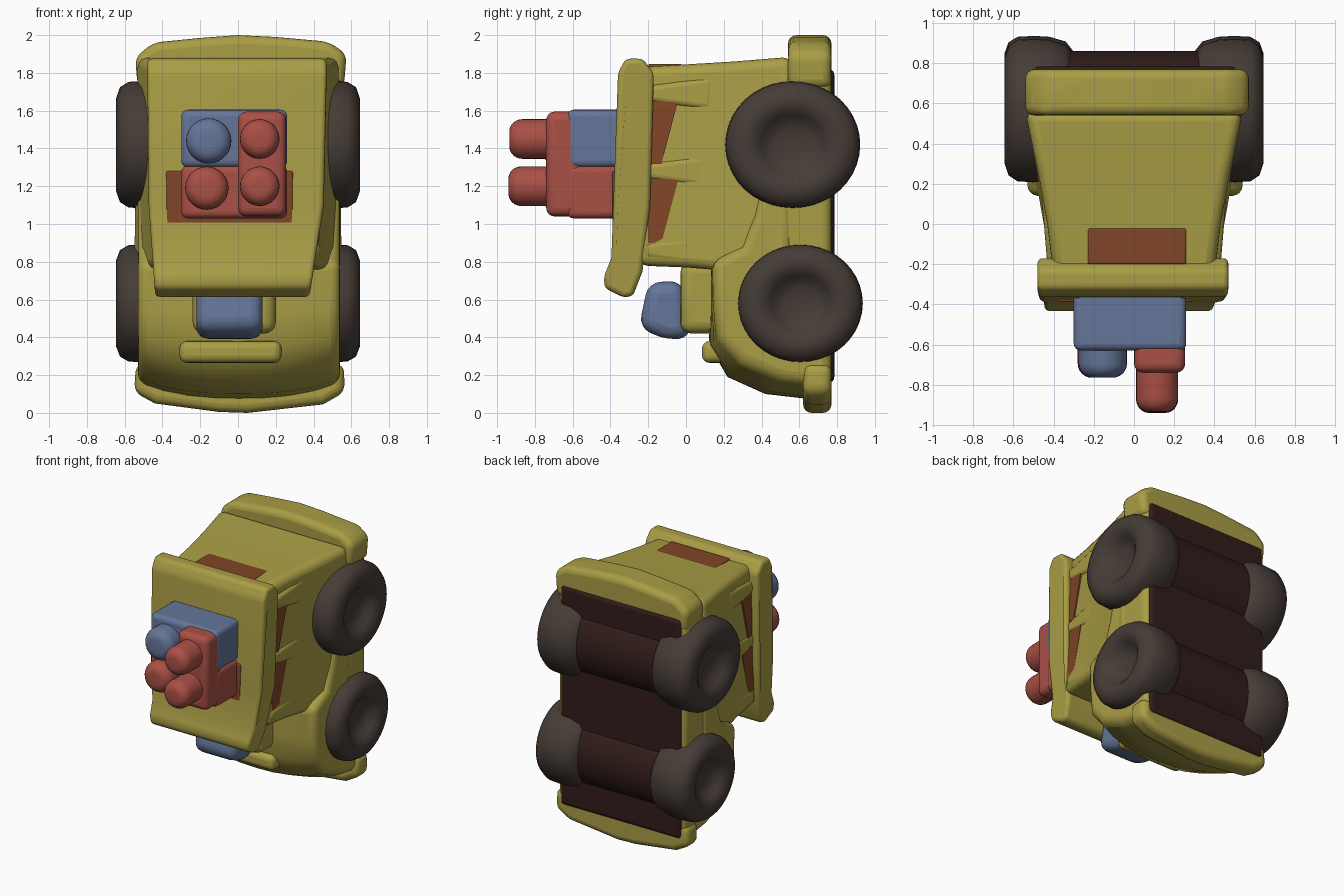
import bpy, bmesh, math
from mathutils import Vector

if "Cube" in bpy.data.objects:
    bpy.data.objects.remove(bpy.data.objects["Cube"])


def material(name, rgb):
    m = bpy.data.materials.new(name)
    m.diffuse_color = (*rgb, 1)
    m.use_nodes = True
    m.node_tree.nodes["Principled BSDF"].inputs["Base Color"].default_value = m.diffuse_color
    return m


YELLOW = material("yellow", (0.40, 0.34, 0.06))
RED = material("red", (0.40, 0.08, 0.06))
RUST = material("rust", (0.22, 0.06, 0.02))
BLUE = material("blue", (0.13, 0.18, 0.32))
TIRE = material("tire", (0.06, 0.045, 0.037))
UNDER = material("underside", (0.03, 0.012, 0.01))


def finish(name, bm, mat, bevel=0.0, angle=50):
    bmesh.ops.recalc_face_normals(bm, faces=bm.faces)
    me = bpy.data.meshes.new(name)
    bm.to_mesh(me)
    bm.free()
    me.materials.append(mat)
    ob = bpy.data.objects.new(name, me)
    bpy.context.collection.objects.link(ob)
    if bevel:
        b = ob.modifiers.new("round", 'BEVEL')
        b.width, b.segments = bevel, 4
        b.limit_method, b.angle_limit = 'ANGLE', math.radians(25)
    bpy.ops.object.select_all(action='DESELECT')
    ob.select_set(True)
    bpy.context.view_layer.objects.active = ob
    bpy.ops.object.shade_smooth_by_angle(angle=math.radians(angle))
    return ob


def loft(name, rings, mat, bevel=0.0):
    """Skin equal-sized point rings and cap both ends."""
    bm = bmesh.new()
    vs = [[bm.verts.new(p) for p in r] for r in rings]
    n = len(vs[0])
    for a, b in zip(vs, vs[1:]):
        for i in range(n):
            j = (i + 1) % n
            bm.faces.new((a[i], a[j], b[j], b[i]))
    bm.faces.new(vs[0])
    bm.faces.new(vs[-1])
    return finish(name, bm, mat, bevel)


def box(name, x, y, z, mat, bevel=0.0):
    rings = [[(x[0], v, z[0]), (x[1], v, z[0]), (x[1], v, z[1]), (x[0], v, z[1])] for v in y]
    return loft(name, rings, mat, bevel)


def side_prism(name, pts, x, mat, bevel):
    return loft(name, [[(v, y, z) for y, z in pts] for v in x], mat, bevel)


def lathe(name, profile, origin, mat, axis='X', flip=1, steps=40, stretch=1.0):
    """Revolve (distance, radius) pairs around the x or y axis."""
    rings = []
    for d, r in profile:
        ring = []
        for i in range(steps):
            a = 2 * math.pi * i / steps
            c, s = r * math.cos(a) * stretch, r * math.sin(a)
            p = (flip * d, c, s) if axis == 'X' else (c, flip * d, s)
            ring.append(Vector(p) + Vector(origin))
        rings.append(ring)
    return loft(name, rings, mat)


# Main hull whose nose bows forward in the middle
edge = [(0.77, 1.82), (0.52, 1.8), (0.36, 1.05), (0.3, 0.88), (0.14, 0.80),
        (0.15, 0.55), (0.17, 0.40), (0.29, 0.27), (0.5, 0.18), (0.77, 0.14)]
middle = [(0.77, 1.82), (0.52, 1.8), (0.36, 1.05), (0.3, 0.88), (0.13, 0.80),
          (0.13, 0.55), (0.12, 0.36), (0.22, 0.19), (0.42, 0.10), (0.77, 0.06)]
rings = []
for i in range(9):
    u = -1 + i / 4
    t = abs(u) ** 2.5
    rings.append([(0.005 + 0.535 * u, a[0] * t + b[0] * (1 - t), a[1] * t + b[1] * (1 - t))
                  for a, b in zip(edge, middle)])
loft("hull", rings, YELLOW, 0.05).modifiers["round"].angle_limit = math.radians(45)

# Tapered upper body box
loft("body_box", [[(-w - 0.02, y, z0), (w + 0.02, y, z0), (w, y, z1), (-w, y, z1)]
                  for y, w, z0, z1 in
                  [(-0.25, 0.40, 0.78, 1.83), (0.0, 0.43, 0.77, 1.845),
                   (0.25, 0.475, 0.75, 1.86), (0.56, 0.54, 0.75, 1.885)]], YELLOW, 0.05)

# Low ribs and darker recess panels on the box sides
for s, side in ((-1, "left"), (1, "right")):
    for k, z in enumerate((0.86, 1.28, 1.69)):
        loft(f"{side}_rib_{k}", [[(s * 0.34, y, z - h), (s * w, y, z - h),
                                  (s * w, y, z + h), (s * 0.34, y, z + h)]
                                 for y, w, h in ((-0.22, 0.43, 0.04), (0.14, 0.46, 0.09))],
             YELLOW, 0.03)
    for k, (a, b) in enumerate(((0.9, 1.24), (1.32, 1.66))):
        loft(f"{side}_panel_{k}", [[(s * (x + 0.11 * (y + 0.2)), y, z) for y, z in
                                    ((-0.2, a), (-0.13, a), (-0.04, b), (-0.2, b))]
                                   for x in (0.36, 0.424)], RUST)
box("top_patch", (-0.23, 0.26), (-0.2, -0.02), (1.8, 1.847), RUST, 0.01)

# Overhanging slab that narrows towards its lower edge
slab = side_prism("front_slab", [(-0.36, 1.8), (-0.32, 1.875), (-0.23, 1.875), (-0.17, 1.8),
                                 (-0.19, 1.1), (-0.23, 0.75), (-0.28, 0.62), (-0.33, 0.61),
                                 (-0.43, 0.66), (-0.435, 0.72), (-0.395, 0.82), (-0.385, 1.1)],
                  (-0.48, 0.47), YELLOW, 0.03)
for v in slab.data.vertices:
    v.co.x *= 1 - (0.2 if v.co.x > 0 else 0.09) * max(0, (1.2 - v.co.z) / 0.6)
box("slab_patch", (-0.38, 0.29), (-0.389, -0.3), (1.0, 1.28), RUST, 0.01)

# Arched flanges at both ends
for name, pts, y in (
    ("rear_flange", [(-0.53, 1.72), (-0.545, 1.88), (-0.45, 1.96), (-0.2, 1.985), (0.0, 2.0),
                     (0.2, 1.99), (0.48, 1.965), (0.575, 1.9), (0.56, 1.72)], (0.54, 0.77)),
    ("nose_flange", [(-0.54, 0.26), (-0.55, 0.11), (-0.44, 0.05), (-0.1, 0.005), (0.05, 0.0),
                     (0.45, 0.045), (0.565, 0.11), (0.56, 0.26)], (0.62, 0.77))):
    loft(name, [[(px, v, pz) for px, pz in pts] for v in y], YELLOW, 0.045)

# Dark underside
box("underside", (-0.5, 0.51), (0.68, 0.785), (0.16, 1.82), UNDER, 0.03)

# Wheels, dished on the outside, with thick axle housings
tire = [(0.3, 0.02), (0.3, 0.27), (0.34, 0.325), (0.42, 0.35), (0.5, 0.355), (0.58, 0.35),
        (0.625, 0.32), (0.645, 0.26), (0.638, 0.21), (0.61, 0.17), (0.58, 0.14), (0.56, 0.09),
        (0.555, 0.02)]
for name, y, z, k in (("rear", 0.565, 1.42, 0.95), ("front", 0.605, 0.58, 0.88)):
    for s, side in ((-1, "left"), (1, "right")):
        lathe(f"{name}_{side}_wheel", [(d, r * k) for d, r in tire], (0, y, z), TIRE,
              flip=s, stretch=1.06)
    lathe(f"{name}_axle_housing", [(-0.36, 0.32 * k), (0.36, 0.32 * k)], (0, y, z), UNDER,
          stretch=(0.86 - y) / (0.32 * k))

# Rounded lamp under the slab with its neck and ledge
box("lamp_neck", (-0.24, 0.2), (-0.03, 0.2), (0.42, 0.8), YELLOW, 0.06)
side_prism("lamp", [(-0.25, 0.45), (-0.2, 0.69), (-0.02, 0.7), (0.03, 0.4), (-0.1, 0.385)],
           (-0.22, 0.13), BLUE, 0.07)
box("lamp_ledge", (-0.31, 0.23), (0.085, 0.25), (0.265, 0.38), YELLOW, 0.04)

# Block cluster on the slab
box("lower_block", (-0.3, 0.26), (-0.63, -0.3), (1.03, 1.31), RED, 0.035)
box("upper_block", (-0.3, 0.26), (-0.63, -0.3), (1.3, 1.605), BLUE, 0.035)
box("right_block", (0.0, 0.255), (-0.74, -0.55), (1.04, 1.595), RED, 0.045)

# Rounded pegs
for name, x, z, tip, r, m in (("right_upper", 0.115, 1.45, 0.935, 0.105, RED),
                              ("right_lower", 0.115, 1.2, 0.94, 0.105, RED),
                              ("left_upper", -0.155, 1.44, 0.765, 0.12, BLUE),
                              ("left_lower", -0.165, 1.19, 0.765, 0.115, RED)):
    prof = [(0.55, r)] + [(tip - 0.07 + 0.07 * math.sin(a), r * (0.4 + 0.6 * math.cos(a)))
                          for a in [math.pi / 2 * i / 6 for i in range(7)]]
    lathe(f"{name}_peg", prof, (x, 0, z), m, axis='Y', flip=-1, steps=28)
